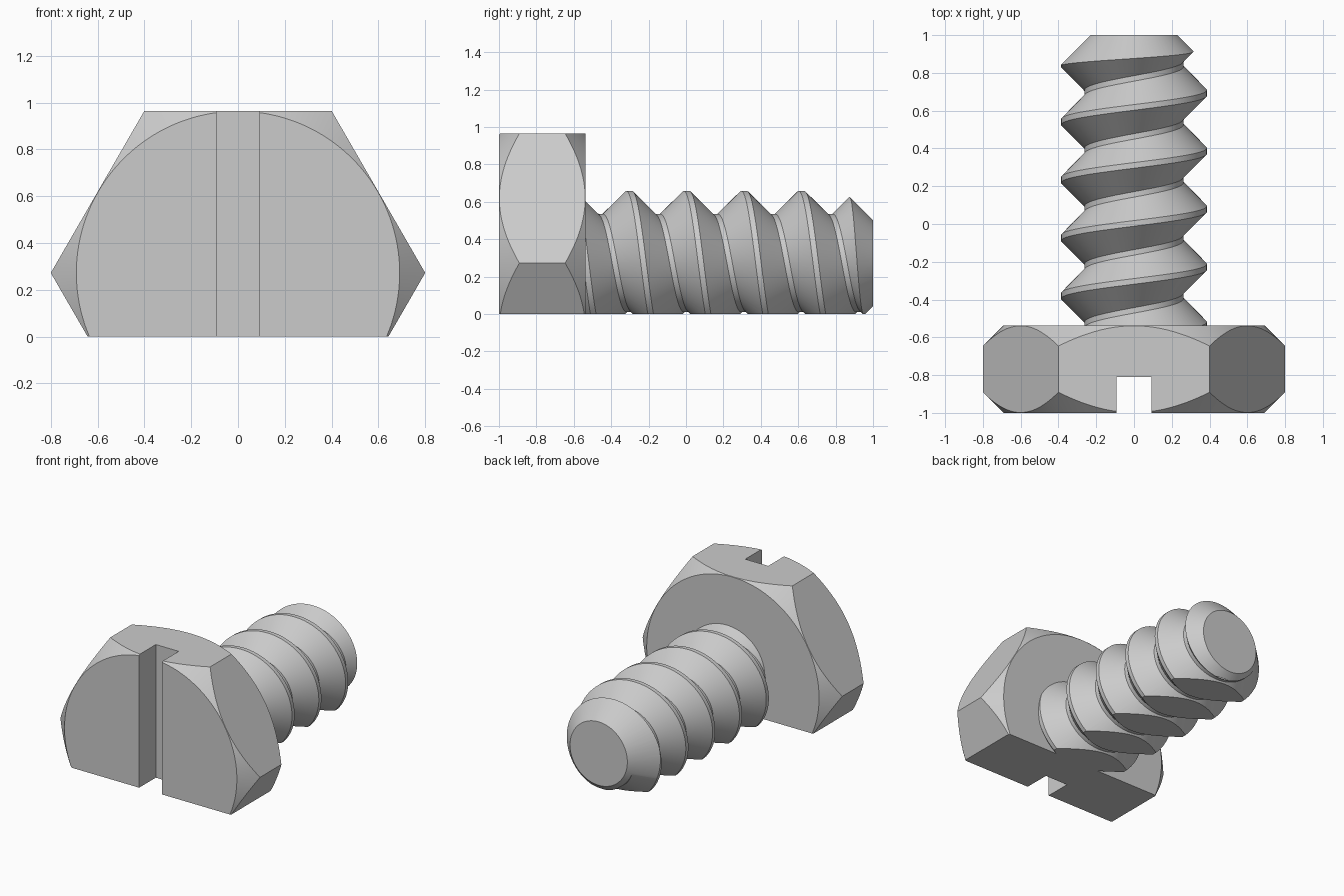
import bpy, bmesh, math
from mathutils import Vector

if "Cube" in bpy.data.objects:
    bpy.data.objects.remove(bpy.data.objects["Cube"], do_unlink=True)

AXIS_Z = 0.272            # height of the bolt axis
APOTHEM = 0.693
HEAD_FRONT, HEAD_BACK, TIP = -1.0, -0.537, 1.0
MINOR, MAJOR, PITCH = 0.262, 0.386, 0.307
CREST = 0.03              # width of the flat along the thread crest
SEGS = 96

steel = bpy.data.materials.new("steel grey")
steel.use_nodes = True
GREY = (0.6, 0.6, 0.6, 1)
steel.diffuse_color = GREY
steel.node_tree.nodes["Principled BSDF"].inputs["Base Color"].default_value = GREY


def make_object(name, bm):
    bmesh.ops.recalc_face_normals(bm, faces=bm.faces)
    mesh = bpy.data.meshes.new(name)
    bm.to_mesh(mesh)
    bm.free()
    mesh.materials.append(steel)
    ob = bpy.data.objects.new(name, mesh)
    bpy.context.collection.objects.link(ob)
    return ob


def point(radius, angle, y):
    return Vector((radius * math.cos(angle), y, AXIS_Z + radius * math.sin(angle)))


def lathe(name, profile, sides, turn=0.0):
    """Solid of (radius, y) rings around the bolt axis, closed by end caps."""
    bm = bmesh.new()
    rings = [[bm.verts.new(point(r, turn + math.tau * i / sides, y)) for i in range(sides)]
             for r, y in profile]
    for a, b in zip(rings, rings[1:]):
        for i in range(sides):
            j = (i + 1) % sides
            bm.faces.new((a[i], a[j], b[j], b[i]))
    bm.faces.new(rings[0])
    bm.faces.new(rings[-1])
    return make_object(name, bm)


def box(name, low, high):
    bm = bmesh.new()
    bmesh.ops.create_cube(bm, size=1)
    low, high = Vector(low), Vector(high)
    for v in bm.verts:
        v.co = (low + high) / 2 + v.co * (high - low)
    return make_object(name, bm)


def thread_solid(name):
    """Helical strip that wraps onto its own previous turn, capped at both ends."""
    bm = bmesh.new()
    start, turns = -1.15, 8
    flank = MAJOR - MINOR
    root = PITCH - CREST - 2 * flank
    # Offsets of one tooth, measured from the crest centre
    tooth = [(MINOR, -CREST / 2 - flank - root), (MINOR, -CREST / 2 - flank),
             (MAJOR, -CREST / 2), (MAJOR, CREST / 2)]
    crest_y = 0.08 + PITCH * math.floor(start / PITCH)
    steps = turns * SEGS
    rows = []
    for k in range(steps + 1):
        y = crest_y + PITCH * k / SEGS
        rows.append([bm.verts.new(point(r, -math.tau * k / SEGS, y + dy)) for r, dy in tooth])
    for k in range(steps):
        a, b = rows[k], rows[k + 1]
        for j in range(3):
            bm.faces.new((a[j], a[j + 1], b[j + 1], b[j]))
        if k + SEGS < steps:
            c, d = rows[k + SEGS], rows[k + SEGS + 1]
            bm.faces.new((a[3], c[0], d[0], b[3]))
    # Fan caps, well outside the trimmed length
    open_edges = [e for e in bm.edges if e.is_boundary]
    middle = crest_y + PITCH * turns / 2
    for side in (-1, 1):
        loop = [e for e in open_edges if (e.verts[0].co.y - middle) * side > 0]
        centre_y = sum(e.verts[0].co.y for e in loop) / len(loop)
        centre = bm.verts.new((0, centre_y, AXIS_Z))
        for e in loop:
            bm.faces.new((e.verts[0], e.verts[1], centre))
    return make_object(name, bm)


def cut(ob, tool, operation):
    mod = ob.modifiers.new("cut", 'BOOLEAN')
    mod.operation, mod.object, mod.solver = operation, tool, 'EXACT'
    select(ob)
    bpy.ops.object.modifier_apply(modifier=mod.name)
    bpy.data.objects.remove(tool, do_unlink=True)


def select(ob):
    bpy.ops.object.select_all(action='DESELECT')
    ob.select_set(True)
    bpy.context.view_layer.objects.active = ob


def floor_cutter():
    return box("floor_cutter", (-2, -2, -2), (2, 2, 0))


# Hexagonal head, chamfered on both ends by a double cone
corner = APOTHEM / math.cos(math.pi / 6)
head = lathe("hex_head", [(corner, HEAD_FRONT), (corner, HEAD_BACK)], 6)
half = (HEAD_BACK - HEAD_FRONT) / 2
rim = APOTHEM - 0.002
over = 0.01
chamfer = lathe("chamfer_cutter", [(rim - over, HEAD_FRONT - over),
                                   (rim + half, HEAD_FRONT + half),
                                   (rim - over, HEAD_BACK + over)], 2 * SEGS)
cut(head, chamfer, 'INTERSECT')

# Screwdriver slot and flat underside
cut(head, box("slot_cutter", (-0.092, -1.2, -1), (0.092, -0.81, 2)), 'DIFFERENCE')
cut(head, floor_cutter(), 'DIFFERENCE')

# Threaded shank, trimmed to length with a bevelled tip
shank = thread_solid("threaded_shank")
trim = lathe("trim_cutter", [(0.5, HEAD_BACK - 0.003), (0.5, TIP - 0.27), (0.23, TIP)], SEGS)
cut(shank, trim, 'INTERSECT')
cut(shank, floor_cutter(), 'DIFFERENCE')

# Smooth round surfaces, keep hard edges
for ob in (head, shank):
    select(ob)
    bpy.ops.object.shade_smooth_by_angle(angle=math.radians(25))
